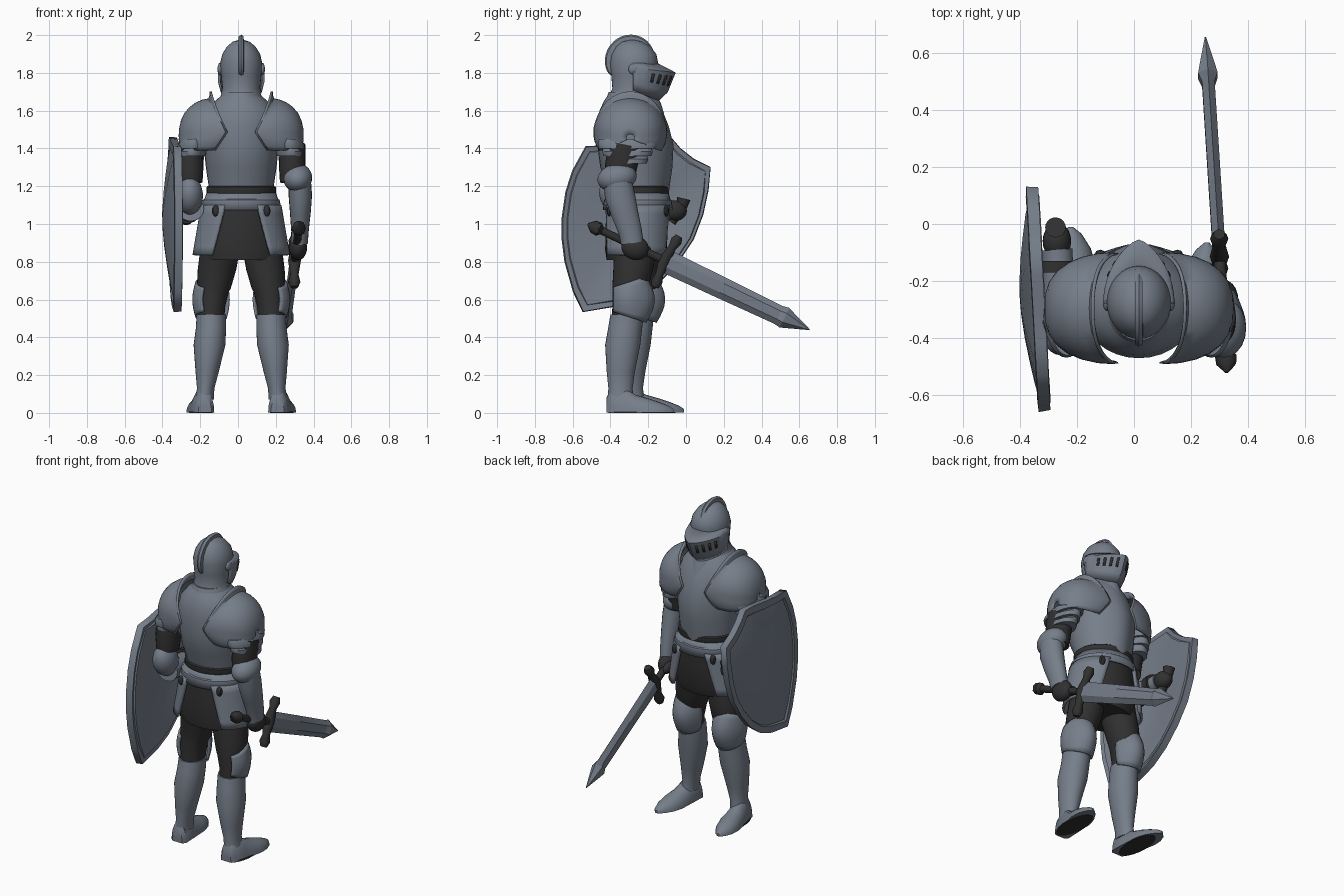
import bpy, math
from math import sin, cos, pi, radians
from mathutils import Vector

if "Cube" in bpy.data.objects:
    bpy.data.objects.remove(bpy.data.objects["Cube"])

CX = 0.017  # body centre line


def material(name, rgb):
    m = bpy.data.materials.new(name)
    m.diffuse_color = (*rgb, 1)
    m.use_nodes = True
    m.node_tree.nodes["Principled BSDF"].inputs["Base Color"].default_value = m.diffuse_color
    return m


STEEL = material("steel", (0.18, 0.21, 0.255))
DARK = material("dark_leather", (0.03, 0.03, 0.031))


def make(name, verts, faces, mat, thick=0.0, angle=40):
    me = bpy.data.meshes.new(name)
    me.from_pydata([tuple(v) for v in verts], [], faces)
    me.validate()
    ob = bpy.data.objects.new(name, me)
    bpy.context.collection.objects.link(ob)
    me.materials.append(mat)
    me.shade_smooth()
    me.set_sharp_from_angle(angle=radians(angle))
    if thick:
        mod = ob.modifiers.new("thickness", 'SOLIDIFY')
        mod.thickness = thick
        mod.offset = 0
    return ob


def skin(name, rows, mat, closed=True, caps=True, thick=0.0, angle=40):
    """Join rows of points into a surface."""
    n = len(rows[0])
    verts = [p for r in rows for p in r]
    faces = []
    for i in range(len(rows) - 1):
        for j in range(n if closed else n - 1):
            k = (j + 1) % n
            faces.append((i * n + j, i * n + k, (i + 1) * n + k, (i + 1) * n + j))
    if closed and caps:
        faces.append(tuple(reversed(range(n))))
        faces.append(tuple(range(len(verts) - n, len(verts))))
    return make(name, verts, faces, mat, thick, angle)


def oval(cx, cy, z, rx, ry, n=32, keel=0.0):
    return [(cx + rx * cos(a), cy + ry * sin(a) + keel * max(0, sin(a)) ** 12, z)
            for a in (2 * pi * i / n for i in range(n))]


def loft(name, rings, mat, keel=0.0, **kw):
    """Stack ovals given as (z, cx, cy, rx, ry)."""
    return skin(name, [oval(cx, cy, z, rx, ry, keel=keel) for z, cx, cy, rx, ry in rings], mat, **kw)


def tube(name, pts, mat, n=20, **kw):
    """Round limb through (x, y, z, r1, r2)."""
    rows = []
    for i, p in enumerate(pts):
        a, b = Vector(pts[max(i - 1, 0)][:3]), Vector(pts[min(i + 1, len(pts) - 1)][:3])
        q = Vector((0, 0, 1)).rotation_difference((b - a).normalized())
        rows.append([Vector(p[:3]) + q @ Vector((p[3] * cos(t), p[4] * sin(t), 0))
                     for t in (2 * pi * k / n for k in range(n))])
    return skin(name, rows, mat, **kw)


def ball(name, c, r, mat, rot=(0, 0, 0), n=20):
    ob = skin(name, [oval(0, 0, -cos(t) * r[2], max(sin(t), .02) * r[0], max(sin(t), .02) * r[1], n)
                     for t in (pi * i / 12 for i in range(13))], mat)
    ob.location, ob.rotation_euler = c, rot
    return ob


# ---- torso, belt and skirt ----
loft("breastplate", [(1.16, CX, -.255, .170, .150), (1.21, CX, -.255, .174, .156), (1.30, CX, -.27, .187, .184),
                     (1.42, CX, -.275, .200, .195), (1.52, CX, -.288, .205, .182), (1.60, CX, -.298, .185, .160),
                     (1.65, CX, -.30, .140, .135), (1.68, CX, -.30, .105, .115)], STEEL, keel=.014)
loft("gorget", [(1.58, CX, -.295, .150, .150), (1.64, CX, -.298, .128, .135), (1.70, CX, -.30, .098, .108)], STEEL,
     keel=.03)
loft("neck", [(1.62, CX, -.29, .085, .09), (1.75, CX, -.285, .085, .09)], DARK)
loft("belt", [(1.145, CX, -.255, .181, .160), (1.15, CX, -.255, .185, .164), (1.195, CX, -.255, .183, .164),
              (1.20, CX, -.255, .177, .158)], DARK)
loft("fauld", [(1.17, CX, -.255, .178, .158), (1.13, CX, -.255, .192, .168), (1.125, CX, -.255, .20, .175),
               (1.075, CX, -.255, .21, .182)], STEEL, caps=False, thick=.008)
loft("underskirt", [(.81, CX, -.27, .20, .150), (.86, CX, -.265, .21, .163), (1.00, CX, -.26, .195, .165),
                    (1.12, CX, -.255, .18, .160)], DARK)
for s, side in ((1, "right"), (-1, "left")):
    rows = []
    for i in range(7):
        t = i / 6
        gap = radians(24 + 14 * t)
        rows.append([(CX + s * (.205 + .045 * t) * sin(a), -.255 - .01 * t - (.178 + .01 * t) * cos(a), 1.10 - .265 * t)
                     for a in (gap + (pi - 2 * gap) * j / 20 for j in range(21))])
    skin("tasset_" + side, rows, STEEL, closed=False, thick=.016)
    # buckles holding the skirt plates
    for back in (-1, 1):
        ball("buckle_" + side, (CX + s * .135, -.255 + back * .150, 1.07), (.02, .015, .03), DARK, n=8)

# ---- helmet ----
loft("helmet", [(1.69, CX, -.285, .108, .115), (1.72, CX, -.285, .100, .105), (1.78, CX, -.28, .106, .115),
                (1.85, CX, -.275, .112, .128), (1.90, CX, -.275, .100, .118), (1.94, CX, -.28, .075, .090),
                (1.965, CX, -.285, .045, .055), (1.975, CX, -.285, .012, .015)], STEEL, angle=60)
crest = []
for i in range(25):
    a = radians(20 + 185 * i / 24)
    ro = .125 + .042 * sin(pi * (i / 24)) ** .6
    crest.append([(CX + dx, -.285 + r * cos(a) * .95, 1.837 + r * sin(a))
                  for dx, r in ((-.015, .09), (-.013, ro - .008), (0, ro), (.013, ro - .008), (.015, .09))])
skin("helmet_crest", crest, STEEL)
VISOR = [(1.85, 1.85, .113, .120), (1.80, 1.825, .119, .220), (1.70, 1.75, .116, .178), (1.655, 1.71, .105, .130)]


def visor_point(t, row, grow=0.0):
    zf, zs, w, d = row
    m = abs(t) ** 1.4
    return (CX + (w + grow) * sin(t * pi / 2), -.28 + (d + grow) * (1 - m), zf + (zs - zf) * m)


skin("visor", [[visor_point(-1 + j / 10, r) for j in range(21)] for r in VISOR], STEEL, closed=False, thick=.012, angle=25)
mix = lambda u: tuple(a + (b - a) * u for a, b in zip(VISOR[1], VISOR[2]))
for t in (-.62, -.47, -.32, -.17, .17, .32, .47, .62):
    quad = [visor_point(t + dt, mix(u), .010) for dt, u in ((-.028, .2), (.028, .2), (.028, .72), (-.028, .72))]
    make("visor_slot", quad, [(0, 1, 2, 3)], DARK, .004)
for s in (-1, 1):
    ball("visor_pivot", (CX + s * .112, -.275, 1.82), (.014, .03, .03), STEEL)

# ---- shoulders and upper arms ----
for s, side in ((1, "right"), (-1, "left")):
    rows = []
    for k, v in enumerate((-2, -1, 0, 12, 26, 40, 54, 68, 80, 87)):
        row = []
        for j in range(31):
            a = radians(-32 + 244 * j / 30)
            up = max(sin(a), 0)
            xi = .085 + .085 * sin(a) if sin(a) > 0 else .085 - .12 * sin(a)
            f = 1.0 + (.02 + .22 * up ** 3) * (-v / 2) if v < 0 else cos(radians(v)) ** .75
            x = xi - (.008 if v < 0 else 0) + (.325 - xi) * sin(radians(max(v, 0)))
            row.append((CX + s * x, -.295 - .19 * cos(a) * f, 1.485 + .175 * sin(a) * f - .03 * max(v, 0) / 90))
        rows.append(row)
    skin("pauldron_" + side, rows, STEEL, closed=False, thick=.012, angle=50)
    for i in range(3):
        z, r = 1.45 - .04 * i, .006 * i
        loft("shoulder_lame_" + side, [(z, CX + s * .25, -.31, .066 - r, .150 - 4 * r),
                                       (z - .025, CX + s * (.254 + r), -.31, .080 - r, .158 - 4 * r),
                                       (z - .05, CX + s * (.256 + r), -.31, .080 - r, .150 - 4 * r)], STEEL)
    x = CX + s * .27
    tube("upper_arm_" + side, [(x, -.35, 1.22, .065, .075), (x, -.345, 1.30, .07, .085), (x, -.32, 1.42, .07, .09)], DARK)

# ---- right arm ----
ball("elbow_guard_right", (.315, -.365, 1.245), (.078, .105, .075), STEEL, (.2, 0, 0))
tube("forearm_right", [(.325, -.285, .90, .045, .060), (.328, -.295, .96, .046, .062), (.33, -.325, 1.06, .055, .072),
                       (.33, -.35, 1.15, .062, .080), (.325, -.365, 1.25, .06, .075)], STEEL)
ball("gauntlet_right", (.318, -.27, .875), (.048, .075, .065), DARK, (-.44, 0, 0))
ball("gauntlet_thumb_right", (.285, -.23, .87), (.025, .05, .03), DARK, (-.44, 0, 0))

# ---- left arm ----
ball("elbow_guard_left", (-.255, -.37, 1.15), (.07, .085, .105), STEEL, (.5, 0, 0))
tube("forearm_left", [(-.25, -.36, 1.08, .07, .065), (-.255, -.26, 1.07, .065, .06), (-.265, -.16, 1.07, .052, .05),
                      (-.27, -.09, 1.07, .055, .052)], STEEL)
for y in (-.15, -.28):
    tube("shield_strap", [(-.27, y - .02, 1.07, .072, .068), (-.27, y + .02, 1.07, .072, .068)], DARK)
ball("gauntlet_left", (-.27, -.06, 1.07), (.05, .065, .055), DARK)
tube("shield_grip", [(-.275, -.08, 1.01, .028, .028), (-.275, -.02, 1.10, .03, .03), (-.275, -.012, 1.135, .036, .036)], DARK)

# ---- legs ----
for s, side, dy in ((1, "right", 0), (-1, "left", .055)):
    X = lambda v: CX + s * v
    loft("thigh_" + side, [(.46, X(.16), -.32 + dy, .07, .075), (.56, X(.158), -.305 + dy, .072, .085),
                           (.64, X(.148), -.30 + dy, .082, .09), (.66, X(.145), -.295 + dy, .09, .095),
                           (.76, X(.128), -.28 + dy * .6, .102, .105), (.88, X(.11), -.265, .105, .115)], DARK)
    loft("greave_" + side, [(.07, X(.195), -.345 + dy, .050, .070), (.13, X(.188), -.347 + dy, .046, .064),
                            (.22, X(.180), -.345 + dy, .062, .075), (.36, X(.168), -.335 + dy, .084, .093),
                            (.45, X(.160), -.322 + dy, .080, .090), (.52, X(.158), -.312 + dy, .078, .088)], STEEL)
    # knee plate wraps the front and the outer side
    rows = []
    for i in range(9):
        t = i / 8
        bulge = sin(pi * t)
        row = []
        for j in range(19):
            a = radians(-75 + 225 * j / 18)
            dip = .03 * cos(a) * (1 - 2 * t)
            row.append((X(.158 + (.078 + .016 * bulge) * sin(a)), -.305 + dy + (.088 + .045 * bulge * max(cos(a), 0)) * cos(a),
                        .69 - .18 * t + dip))
        rows.append(row)
    skin("knee_guard_" + side, rows, STEEL, closed=False, thick=.014)
    # armoured shoe
    rows = []
    for d, w, h in ((0, .035, .08), (.02, .052, .12), (.10, .060, .13), (.15, .064, .095), (.22, .070, .075),
                    (.28, .060, .055), (.33, .035, .035), (.355, .008, .018)):
        rows.append([(X(.192 + d * .13 + w * s * cos(a)), -.42 + dy + d, .002 + (h * sin(a) if sin(a) > 0 else 0))
                     for a in (2 * pi * k / 20 for k in range(20))])
    skin("shoe_" + side, rows, STEEL)
    rows = [oval(X(.215), -.26 + dy, z, .062, .15, 20) for z in (0, .008)]
    skin("sole_" + side, rows, DARK)

# ---- sword ----
P0, P1 = Vector((.325, -.52, 1.0)), Vector((.25, .655, .44))
D = (P1 - P0).normalized()
G = Vector((0, -D.z, D.y)).normalized()
N = D.cross(G)
at = lambda t, g=0, n=0: P0 + (P1 - P0) * t + G * g + N * n
blade = []
for t, w, h in ((.355, .050, .020), (.37, .062, .022), (.60, .058, .022), (.86, .052, .022), (.885, .058, .034),
                (.93, .036, .022), (1, .002, .002)):
    blade.append([at(t, w), at(t, w * .45, h), at(t, -w * .45, h), at(t, -w), at(t, -w * .45, -h), at(t, w * .45, -h)])
skin("sword_blade", blade, STEEL, angle=20)
tube("sword_grip", [(*at(t), .021, .021) for t in (.05, .2, .35)], DARK)
tube("sword_pommel", [(*at(t), r, r) for t, r in ((0, .006), (.025, .035), (.05, .038), (.065, .02))], DARK, n=8)
tube("sword_guard", [(*at(.345 + .012 * abs(g) / .15, g), r, r) for g, r in
                     ((-.15, .020), (-.12, .032), (-.08, .022), (0, .034), (.08, .022), (.12, .032), (.15, .020))], DARK, n=10)

# ---- shield ----
OUT = [(-.53, 1.41), (-.42, 1.415), (-.30, 1.43), (-.18, 1.45), (-.08, 1.46), (-.03, 1.40), (.04, 1.345), (.13, 1.30),
       (.118, 1.18), (.09, 1.05), (.04, .92), (-.04, .80), (-.14, .69), (-.25, .61), (-.37, .565), (-.545, .535),
       (-.595, .64), (-.64, .80), (-.655, .92), (-.655, 1.03), (-.635, 1.17), (-.60, 1.28)]
rows = []
for k, bump in ((1, 0), (.92, .004), (.905, -.004), (.75, .008), (.55, .022), (.35, .034), (.15, .042), (.01, .044)):
    row = []
    for y, z in OUT:
        y, z = -.26 + (y + .26) * k, 1.02 + (z - 1.02) * k
        row.append((-.335 - .055 * (y + .26) - bump, y, z))
    rows.append(row)
shield = skin("shield", rows, STEEL, thick=.042, angle=30)
shield.data.polygons[len(shield.data.polygons) - 2].select = False
# drop the cap that would close the rim
import bmesh
bm = bmesh.new()
bm.from_mesh(shield.data)
big = max(bm.faces, key=lambda f: f.calc_area())
bmesh.ops.delete(bm, geom=[big], context='FACES_ONLY')
bm.to_mesh(shield.data)
bm.free()
